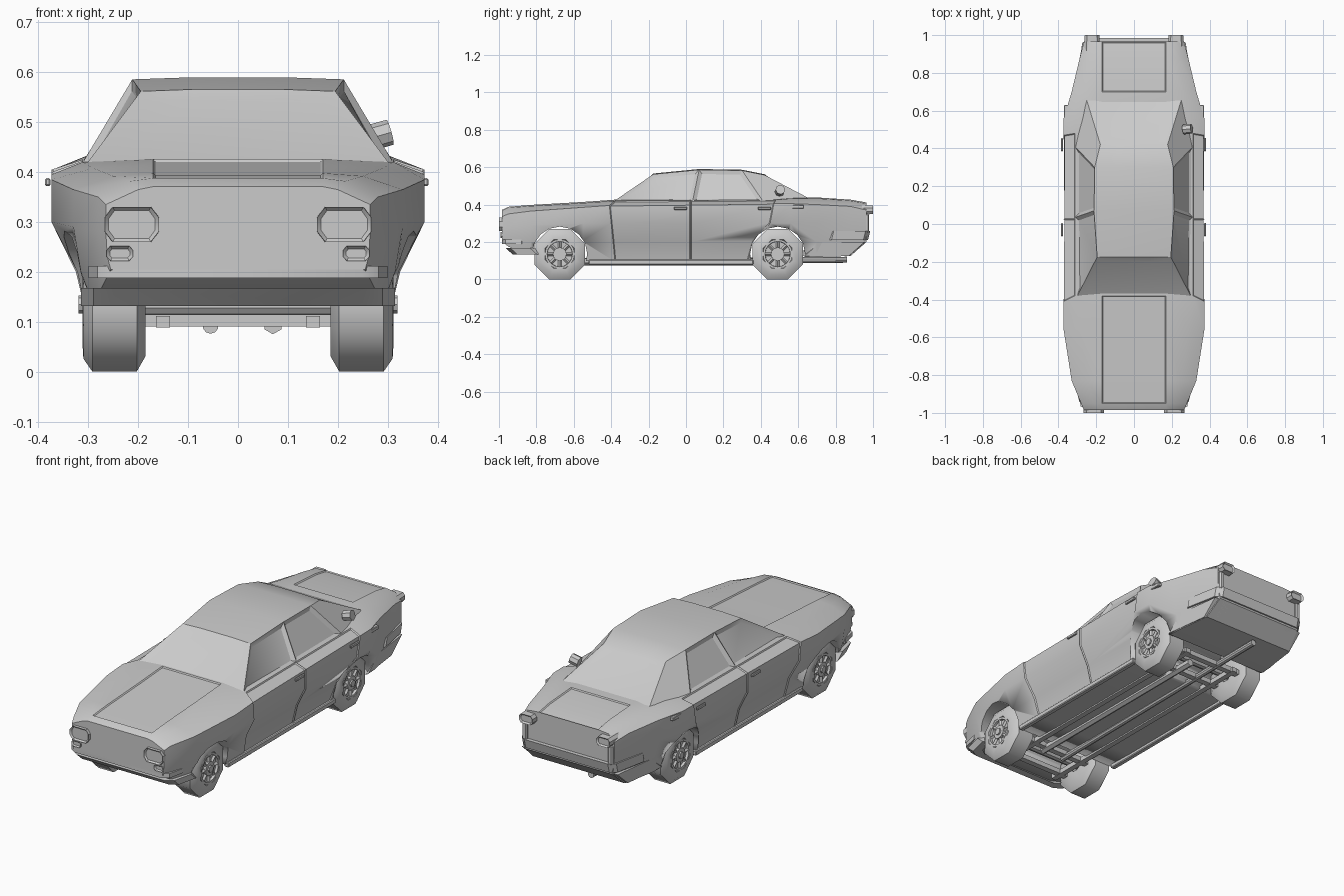
import bpy, bmesh, math
from mathutils import Vector, Matrix

if "Cube" in bpy.data.objects:
    bpy.data.objects.remove(bpy.data.objects["Cube"])


def finish(name, bm, angle=35):
    bmesh.ops.recalc_face_normals(bm, faces=bm.faces)
    me = bpy.data.meshes.new(name)
    bm.to_mesh(me)
    bm.free()
    ob = bpy.data.objects.new(name, me)
    bpy.context.collection.objects.link(ob)
    bpy.ops.object.select_all(action='DESELECT')
    ob.select_set(True)
    bpy.context.view_layer.objects.active = ob
    bpy.ops.object.shade_smooth_by_angle(angle=math.radians(angle))
    return ob


def box(name, lo, hi, bevel=0.0):
    bm = bmesh.new()
    bmesh.ops.create_cube(bm, size=1)
    for v in bm.verts:
        v.co = Vector([(lo[i] + hi[i]) / 2 + v.co[i] * (hi[i] - lo[i]) for i in range(3)])
    if bevel:
        bmesh.ops.bevel(bm, geom=bm.edges[:], offset=bevel, segments=1, affect='EDGES')
    return finish(name, bm)


def rod(name, a, b, r, sides=10):
    a, b = Vector(a), Vector(b)
    bm = bmesh.new()
    rot = (b - a).to_track_quat('Z', 'Y').to_matrix().to_4x4()
    bmesh.ops.create_cone(bm, cap_ends=True, segments=sides, radius1=r, radius2=r,
                          depth=(b - a).length, matrix=Matrix.Translation((a + b) / 2) @ rot)
    return finish(name, bm)


def loft(rings, closed=False):
    """Skin closed rings of points; returns bmesh and faces by [station][row]."""
    bm = bmesh.new()
    vs = [[bm.verts.new(p) for p in r] for r in rings]
    n = len(vs[0])
    cells = []
    for a, b in zip(vs, vs[1:] + (vs[:1] if closed else [])):
        cells.append([bm.faces.new((a[j], a[(j + 1) % n], b[(j + 1) % n], b[j])) for j in range(n)])
    if not closed:
        bm.faces.new(vs[0])
        bm.faces.new(vs[-1][::-1])
    bm.normal_update()
    bmesh.ops.recalc_face_normals(bm, faces=bm.faces)
    return bm, cells


# ---- lower body: y, zb, xb, x2, z2, xw, z3, z4, x5, z5
stations = [
    (-.985, .205, .255, .262, .23, .265, .28, .335, .20, .365),
    (-.95, .175, .27, .275, .22, .28, .28, .35, .215, .382),
    (-.83, .135, .29, .315, .20, .33, .29, .365, .25, .392),
    (-.55, .10, .30, .322, .20, .374, .30, .385, .29, .408),
    (-.40, .095, .30, .322, .20, .374, .30, .395, .312, .42),
    (.025, .095, .30, .325, .20, .374, .30, .40, .312, .422),
    (.46, .095, .30, .325, .20, .374, .30, .405, .312, .425),
    (.56, .12, .30, .325, .20, .372, .30, .405, .305, .432),
    (.70, .12, .295, .31, .20, .33, .30, .40, .262, .432),
    (.88, .125, .265, .272, .20, .287, .30, .39, .235, .42),
    (.965, .20, .25, .258, .23, .265, .30, .37, .23, .405),
]
skew = {4: (.02, .01, 0, -.01, .02, .02), 6: (-.13, -.10, -.01, .01, .02, 0)}
rings = []
for i, (y, zb, xb, x2, z2, xw, z3, z4, x5, z5) in enumerate(stations):
    half = [(xb, zb), (x2, z2), (xw, z3), (xw, z4), (x5, z5), (.17, z5 + .006)]
    s = skew.get(i, (0,) * 6)
    right = [(x, y + s[k], z) for k, (x, z) in enumerate(half)]
    rings.append(right + [(-x, yy, z) for x, yy, z in right[::-1]])
bm, cells = loft(rings)
right_rows, left_rows = (0, 1, 2, 3), (7, 8, 9, 10)
panels = [[cells[c][r] for r in rows] for c in (4, 5) for rows in (right_rows, left_rows)]
panels += [[cells[c][5] for c in (1, 2, 3)], [cells[c][5] for c in (8, 9)]]
for p in panels:  # door, hood and boot shut lines
    bmesh.ops.inset_region(bm, faces=p, thickness=.005, depth=-.005, use_even_offset=True)
body = finish("body", bm)

WHEELS = (-.675, .49)
for y in WHEELS:  # wheel arches
    cut = rod("arch_cutter", (-.5, y, .135), (.5, y, .135), .147, 16)
    cut.hide_render = True
    mod = body.modifiers.new("arch", 'BOOLEAN')
    mod.object, mod.operation, mod.solver = cut, 'DIFFERENCE', 'EXACT'
    bpy.context.view_layer.objects.active = body
    bpy.ops.object.modifier_apply(modifier=mod.name)
    bpy.data.objects.remove(cut)

# ---- cabin with recessed windows
base = [(.305, -.39, .415), (.312, .035, .418), (.312, .41, .42), (.25, .655, .435)]
roof = [(.195, -.175, .562), (.212, .07, .586), (.208, .30, .582), (.178, .42, .558)]
rings = []
for b, r in zip(base, roof):
    side = [b, r, (r[0] * .45, r[1], r[2] + .004)]
    rings.append(side + [(-x, y, z) for x, y, z in side[::-1]])
bm, cells = loft(rings)
bm.faces.ensure_lookup_table()
ends = [f for f in bm.faces if len(f.verts) == 6 and len(f.edges) == 6]
sides = [cells[c][r] for c in (0, 1) for r in (0, 4)]
bmesh.ops.inset_individual(bm, faces=sides, thickness=.019, depth=-.012, use_even_offset=True)
bmesh.ops.inset_individual(bm, faces=ends, thickness=.03, depth=-.004, use_even_offset=True)
finish("cabin", bm, 30)

# ---- wheels
def wheel(name, side, y):
    prof = [(.185, .04), (.185, .112), (.203, .146), (.292, .146), (.31, .118),
            (.312, .084), (.300, .076), (.296, .03)]
    rg = []
    for k in range(8):
        a = math.radians(22.5 + 45 * k)
        rg.append([(side * x, y + r * math.cos(a), .135 + r * math.sin(a)) for x, r in prof])
    bm, _ = loft(rg, closed=True)
    finish(name + "_tyre", bm, 50)
    bm = bmesh.new()  # rim ring
    rim = [(.290, .066), (.312, .068), (.312, .079), (.290, .081)]
    rg = [[(side * x, y + r * math.cos(k * math.pi / 8), .135 + r * math.sin(k * math.pi / 8))
           for x, r in rim] for k in range(16)]
    bm.free()
    bm, _ = loft(rg, closed=True)
    finish(name + "_rim", bm)
    rod(name + "_hub", (side * .29, y, .135), (side * .312, y, .135), .036, 12)
    rod(name + "_hub_cap", (side * .31, y, .135), (side * .32, y, .135), .018, 8)
    for k in range(8):
        a = k * math.pi / 4
        d = Vector((0, math.cos(a), math.sin(a)))
        c = Vector((side * .302, y, .135))
        rod(name + "_spoke", c + d * .03, c + d * .07, .009, 4)


for side, s in ((1, "right"), (-1, "left")):
    for y, e in zip(WHEELS, ("front", "rear")):
        wheel(f"{e}_{s}_wheel", side, y)


# ---- lamps: chamfered prisms with a recessed lens
def lamp(name, x, z, w, h, y_back, y_front, shrink=.0):
    c = .3
    shape = [(-1, -1 + 2 * c), (-1 + c, -1), (1 - c, -1), (1, -1 + 2 * c),
             (1, 1 - 2 * c), (1 - c, 1), (-1 + c, 1), (-1, 1 - 2 * c)]
    bm, _ = loft([[(x + u * w / 2 * f, y, z + v * h / 2 * f) for u, v in shape]
                  for y, f in ((y_back, 1), (y_front, 1 - shrink))])
    tip = min(bm.faces, key=lambda f: abs(f.calc_center_median().y - y_front))
    bmesh.ops.inset_individual(bm, faces=[tip], thickness=.008, depth=-.008)
    finish(name, bm)


for side, s in ((1, "right"), (-1, "left")):
    lamp("headlight_" + s, side * .213, .295, .114, .074, -.93, -1.0, .05)
    lamp("indicator_" + s, side * .237, .237, .056, .032, -.92, -.992, .05)
    lamp("tail_lamp_" + s, side * .222, .372, .086, .052, .90, 1.0, .1)
    for y in (-.03, .42):
        box("door_handle_" + s, (side * .379 - .008, y - .035, .372), (side * .379 + .003, y + .035, .388), .003)
    box("side_marker_" + s, (side * .358 - .012, .555, .378), (side * .358 + .012, .63, .398), .003)
    box("sill_" + s, (side * .297 - .013, -.52, .079), (side * .297 + .013, .36, .105), .004)


# ---- bumpers: wrap-around bands, plan points are (x, y) of the outer edge
def band(name, plan, z0, z1, slope, inset):
    pts = plan + [(-x, y) for x, y in plan[::-1]]
    sgn = 1 if plan[-1][1] > 0 else -1
    rg = []
    for x, y in pts:
        xi, yi = x * .9, y - sgn * inset
        rg.append([(x, y, z1), (xi, yi, z1), (xi, yi - sgn * slope, z0), (x, y - sgn * slope, z0)])
    bm, _ = loft(rg)
    finish(name, bm)


band("rear_bumper", [(.305, .79), (.272, .96), (.24, .985)], .21, .258, .012, .04)
band("rear_valance", [(.305, .72), (.275, .955), (.22, .965)], .125, .20, .085, .04)
band("front_bumper", [(.30, -.88), (.282, -.965), (.25, -.985)], .188, .212, .0, .04)
band("front_lip", [(.315, -.835), (.29, -.94), (.25, -.965)], .132, .168, .04, .04)
for side, s in ((1, "right"), (-1, "left")):
    box("bumper_upright_" + s, (side * .246 - .014, .93, .25), (side * .246 + .014, .978, .35), .006)

# ---- filler cap on the right rear pillar
rod("filler_cap", (.262, .50, .468), (.305, .505, .480), .026, 8)

# ---- underside
rod("exhaust_pipe", (-.055, -.62, .092), (-.055, .86, .105), .016, 10)
rod("drive_shaft", (.07, -.62, .095), (.07, .52, .095), .02, 6)
for side in (1, -1):
    box("frame_rail", (side * .15 - .014, -.80, .088), (side * .15 + .014, .60, .112))
for y, e in zip(WHEELS, ("front", "rear")):
    rod(e + "_axle", (-.2, y, .135), (.2, y, .135), .024, 10)
    for dy in (-.09, .07):
        box(e + "_cross_member", (-.19, y + dy, .09), (.19, y + dy + .03, .115))
